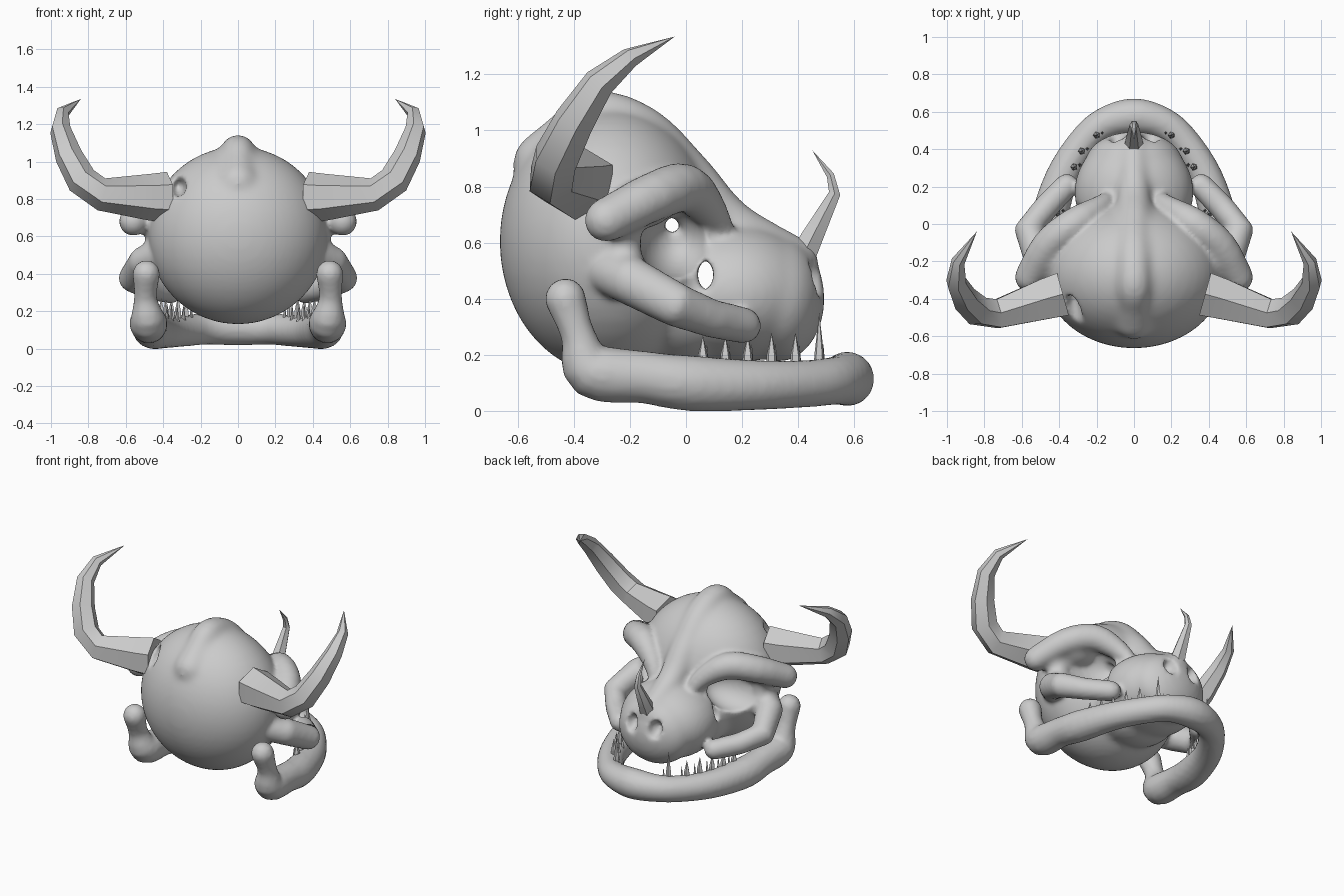
import bpy, bmesh, math
from mathutils import Vector, Matrix

if "Cube" in bpy.data.objects:
    bpy.data.objects.remove(bpy.data.objects["Cube"])

bone_mat = bpy.data.materials.new("bone grey")
bone_mat.use_nodes = True
GREY = (0.6, 0.6, 0.6, 1)
bone_mat.diffuse_color = GREY
bone_mat.node_tree.nodes["Principled BSDF"].inputs["Base Color"].default_value = GREY


def ball(bm, centre, size, seg=32):
    m = Matrix.Translation(centre) @ Matrix.Diagonal((*size, 1))
    bmesh.ops.create_uvsphere(bm, u_segments=seg, v_segments=seg // 2, radius=1, matrix=m)


def tube(bm, path, sides=6, round_ends=False, turn=0.0):
    """Sweep a polygon along (x, y, z, radius) points; zero radius makes a tip."""
    pts = [Vector(p[:3]) for p in path]
    dirs = [(pts[min(i + 1, len(pts) - 1)] - pts[max(i - 1, 0)]).normalized()
            for i in range(len(pts))]
    quat = dirs[0].to_track_quat('Z', 'Y')
    rings = []
    for i, p in enumerate(pts):
        if i:
            quat = dirs[i - 1].rotation_difference(dirs[i]) @ quat
        r = path[i][3]
        rings.append([bm.verts.new(p + quat @ Vector((r * math.cos(a), r * math.sin(a), 0)))
                      for a in (2 * math.pi * k / sides + turn for k in range(sides))])
    faces = []
    for a, b in zip(rings, rings[1:]):
        for k in range(sides):
            n = (k + 1) % sides
            faces.append(bm.faces.new((a[k], a[n], b[n], b[k])))
    faces += [bm.faces.new(rings[0]), bm.faces.new(rings[-1])]
    bmesh.ops.recalc_face_normals(bm, faces=faces)
    tips = [v for r, p in zip(rings, path) if p[3] < 0.001 for v in r]
    bmesh.ops.remove_doubles(bm, verts=tips, dist=0.003)
    if round_ends:
        for p in (path[0], path[-1]):
            ball(bm, p[:3], [p[3]] * 3, 16)


def smooth_path(path, steps=5):
    """Catmull-Rom interpolation of position and radius."""
    p = [Vector(q) for q in path]
    p = [p[0] * 2 - p[1]] + p + [p[-1] * 2 - p[-2]]
    out = []
    for a, b, c, d in zip(p, p[1:], p[2:], p[3:]):
        for k in range(steps):
            t = k / steps
            out.append(tuple(0.5 * (2 * b + (c - a) * t + (2 * a - 5 * b + 4 * c - d) * t * t
                                    + (3 * b - a - 3 * c + d) * t ** 3)))
    return out + [tuple(path[-1])]


def flip(path, s):
    return [(p[0] * s, *p[1:]) for p in path]


def make(name, bm, helper=False, smooth=False):
    mesh = bpy.data.meshes.new(name)
    bm.to_mesh(mesh)
    bm.free()
    mesh.materials.append(bone_mat)
    ob = bpy.data.objects.new(name, mesh)
    bpy.context.collection.objects.link(ob)
    if smooth:
        mesh.polygons.foreach_set("use_smooth", [True] * len(mesh.polygons))
        mesh.set_sharp_from_angle(angle=math.radians(38))
    if helper:
        ob.hide_render = True
        ob.hide_viewport = True
    return ob


def remesh(ob, size, blur):
    m = ob.modifiers.new("Fuse", 'REMESH')
    m.mode, m.voxel_size, m.use_smooth_shade = 'VOXEL', size, True
    if blur:
        s = ob.modifiers.new("Soften", 'SMOOTH')
        s.factor, s.iterations = 0.5, blur


def boolean(ob, other, mode):
    m = ob.modifiers.new(mode.title(), 'BOOLEAN')
    m.operation, m.object, m.solver = mode, other, 'EXACT'


# Skull mass: cranium, snout, palate and crest
bm = bmesh.new()
ball(bm, (0, -0.275, 0.605), (0.48, 0.39, 0.475), 48)
ball(bm, (0, 0.17, 0.42), (0.32, 0.31, 0.25))
ball(bm, (0, 0.33, 0.4), (0.26, 0.165, 0.225))
ball(bm, (0, 0.0, 0.4), (0.3, 0.25, 0.24))
crest = [(0, -0.5, 0.88, 0.12), (0, -0.42, 0.97, 0.1), (0, -0.32, 1.05, 0.095),
         (0, -0.16, 0.985, 0.105), (0, 0, 0.825, 0.105), (0, 0.16, 0.665, 0.09),
         (0, 0.4, 0.54, 0.075)]
tube(bm, smooth_path(crest), 16, True)
skull = make("skull", bm)

# Cutters: eye sockets, the openings between them, nostrils and small holes
bm = bmesh.new()
tube(bm, [(-0.7, -0.05, 0.66, 0.05), (0.7, -0.05, 0.66, 0.05)], 3, turn=math.pi / 2)
passage = make("socket_passage_cutter", bm, True)
bm = bmesh.new()
for s in (1, -1):
    ball(bm, (0.4 * s, -0.03, 0.61), (0.27, 0.14, 0.14))
    ball(bm, (0.09 * s, 0.51, 0.475), (0.05, 0.11, 0.07), 16)
ball(bm, (-0.32, -0.5, 0.87), (0.045, 0.16, 0.06), 16)
ball(bm, (-0.13, -0.1, 0.93), (0.02, 0.04, 0.06), 12)
sockets = make("socket_cutter", bm, True)
bm = bmesh.new()
ball(bm, (0, 0.07, 0.485), (0.8, 0.03, 0.055), 16)
side_hole = make("side_hole_cutter", bm, True)

# Brow, cheek and socket-rim bones fused onto the skull
brow = [(0.56, -0.285, 0.68, 0.08), (0.46, -0.115, 0.765, 0.088), (0.32, 0.0, 0.795, 0.088),
        (0.19, 0.085, 0.71, 0.065), (0.12, 0.15, 0.6, 0.04)]
cheek = [(0.41, -0.28, 0.5, 0.085), (0.5, -0.2, 0.465, 0.088), (0.565, -0.03, 0.375, 0.08),
         (0.47, 0.09, 0.33, 0.07), (0.36, 0.205, 0.305, 0.067)]
rim = [(0.46, -0.23, 0.7, 0.08), (0.42, -0.23, 0.6, 0.07), (0.44, -0.23, 0.5, 0.08)]
bm = bmesh.new()
for s in (1, -1):
    tube(bm, smooth_path(flip(brow, s), 3), 16, True)
    tube(bm, flip(cheek, s), 16, True)
    tube(bm, flip(rim, s), 16, True)
    ball(bm, (0.36 * s, -0.17, 0.74), (0.16, 0.13, 0.09))
arches = make("arch_bones", bm, True)
remesh(arches, 0.02, 0)

remesh(skull, 0.02, 4)
for cutter in (passage, sockets, side_hole):
    boolean(skull, cutter, 'DIFFERENCE')
boolean(skull, arches, 'UNION')
remesh(skull, 0.014, 6)

# Lower jaw: one bone bent into a U with upright hinges
half = [(0.49, -0.43, 0.4, 0.074), (0.495, -0.385, 0.27, 0.062), (0.48, -0.335, 0.145, 0.1),
        (0.475, -0.15, 0.12, 0.094), (0.455, 0.02, 0.098, 0.1), (0.385, 0.25, 0.092, 0.09),
        (0.275, 0.43, 0.097, 0.085), (0.16, 0.535, 0.108, 0.087), (0, 0.575, 0.114, 0.098)]
path = half + flip(half[-2::-1], -1)
bm = bmesh.new()
tube(bm, smooth_path(path, 4), 16, True)
jaw = make("lower_jaw", bm)
remesh(jaw, 0.016, 4)

# Teeth: thin spikes along the jaw, each with a short companion
bm = bmesh.new()
row = [(0.41, 0.06, 0.27), (0.385, 0.14, 0.27), (0.355, 0.22, 0.27),
       (0.32, 0.305, 0.28), (0.28, 0.39, 0.28), (0.2, 0.475, 0.35)]
for s in (1, -1):
    for x, y, top in row:
        tube(bm, [(x * s, y, 0.12, 0.022), (x * s, y, 0.2, 0.018), (x * s, y, top, 0)], 5)
        tube(bm, [((x - 0.03) * s, y + 0.01, 0.13, 0.014), ((x - 0.03) * s, y + 0.015, 0.24, 0)], 4)
make("teeth", bm)

# Faceted horns
horn = [(0.38, -0.375, 0.81, 0.135), (0.47, -0.4, 0.81, 0.125), (0.73, -0.48, 0.825, 0.088),
        (0.835, -0.465, 0.9, 0.084), (0.905, -0.4, 1.03, 0.074), (0.95, -0.31, 1.17, 0.057),
        (0.94, -0.2, 1.26, 0.037), (0.84, -0.04, 1.335, 0)]
for s, side in ((1, "left"), (-1, "right")):
    bm = bmesh.new()
    tube(bm, flip(horn, s), 6, turn=math.pi / 6)
    make(side + "_horn", bm, smooth=True)

bm = bmesh.new()
tube(bm, [(0, 0.41, 0.54, 0.055), (0, 0.45, 0.62, 0.045), (0, 0.53, 0.775, 0.024),
          (0, 0.515, 0.84, 0.016), (0, 0.45, 0.93, 0)], 6)
make("nose_horn", bm, smooth=True)
